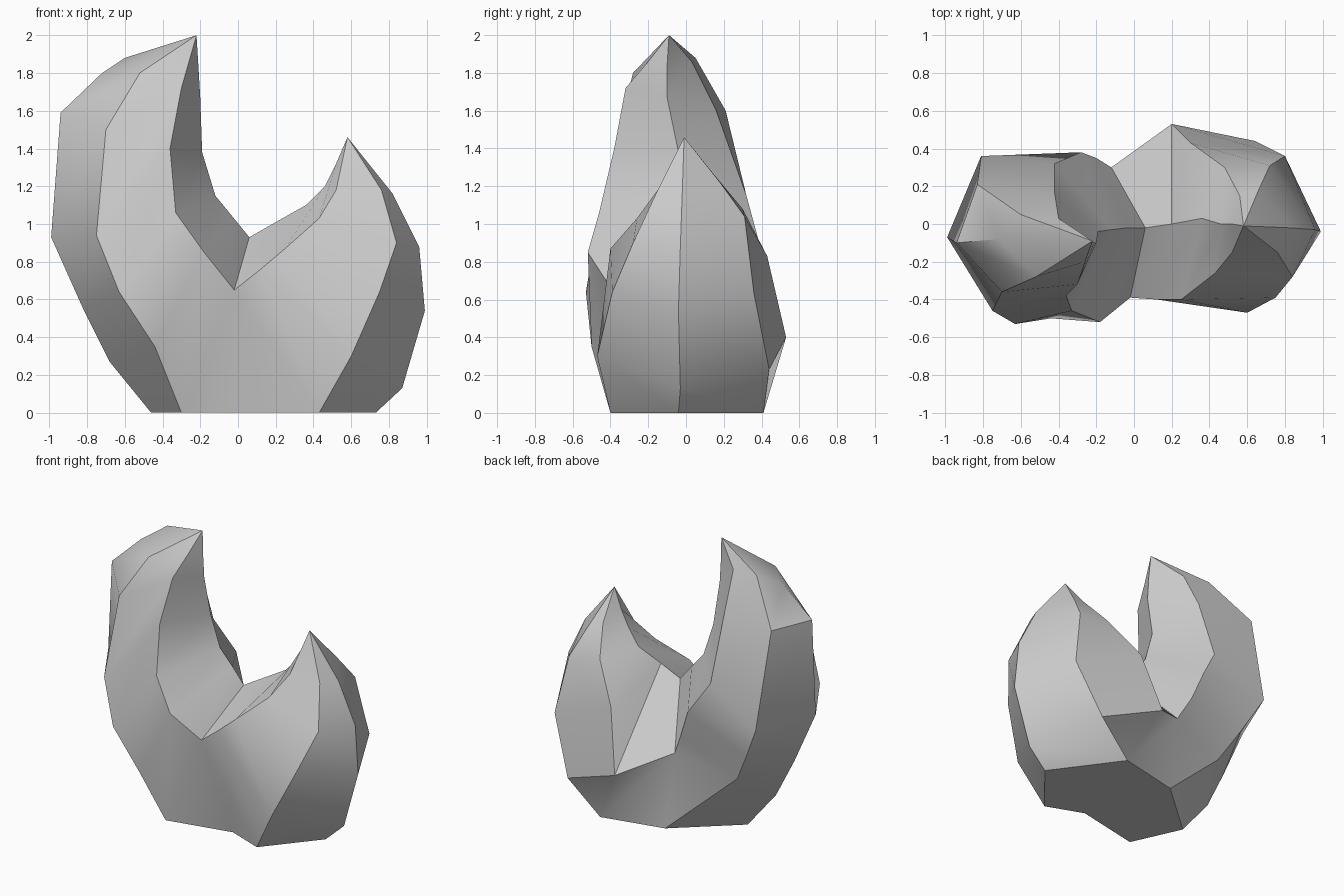
import bpy
import bmesh
import math

cube = bpy.data.objects.get("Cube")
if cube:
    bpy.data.objects.remove(cube, do_unlink=True)

# Shared saddle points between the two horns
saddle_front = (-.02, -.39, .65)
saddle_top = (.06, -.02, .93)
saddle_back = (-.12, .3, .56)
base_front = (.17, -.3, 0)

# Ridge lines of each horn, running from the base towards the tip
tall_tip = (-.22, -.09, 2)
tall_ridges = dict(
    outer=[(-.46, -.05, 0), (-.68, -.06, .27), (-.82, -.07, .55),
           (-.99, -.07, .93), (-.94, -.1, 1.59), (-.72, -.08, 1.8)],
    front=[(-.3, -.4, 0), (-.44, -.5, .35), (-.63, -.53, .64),
           (-.75, -.46, .94), (-.7, -.36, 1.5), (-.52, -.28, 1.8)],
    inner_front=[saddle_front, (-.18, -.52, .85), (-.33, -.46, 1.06),
                 (-.36, -.38, 1.4), (-.3, -.32, 1.72), (-.26, -.2, 1.86)],
    inner_back=[saddle_top, (-.03, -.02, 1.04), (-.12, -.03, 1.15),
                (-.19, -.04, 1.38), (-.2, -.1, 1.67), (-.21, -.1, 1.84)],
    rear=[saddle_back, (-.2, .35, .72), (-.28, .38, .93),
          (-.42, .32, 1.15), (-.42, .16, 1.6), (-.4, .03, 1.86)],
    outer_back=[(-.05, .31, 0), (-.55, .2, .45), (-.68, .28, .68),
                (-.81, .36, .93), (-.83, .21, 1.6), (-.6, .05, 1.88)],
)
short_tip = (.58, -.01, 1.46)
short_ridges = dict(
    outer=[(.73, -.04, 0), (.87, -.03, .13), (.99, -.04, .54),
           (.96, -.03, .88), (.82, -.02, 1.16)],
    front=[(.43, -.4, 0), (.6, -.47, .3), (.75, -.39, .64),
           (.84, -.28, .9), (.76, -.15, 1.18)],
    inner_front=[saddle_front, (.12, -.4, .76), (.25, -.4, .87),
                 (.43, -.26, 1.03), (.52, -.15, 1.18)],
    inner_back=[saddle_top, (.2, 0, 1.01), (.36, .03, 1.1),
                (.46, 0, 1.2), (.52, 0, 1.32)],
    rear=[saddle_back, (.2, .53, .4), (.3, .43, .83),
          (.48, .3, 1.08), (.56, .15, 1.26)],
    outer_back=[(.4, .41, 0), (.64, .44, .23), (.8, .36, .63),
                (.72, .31, 1.04), (.66, .18, 1.22)],
)

bm = bmesh.new()
known = {}


def vert(point):
    """Return the vertex at a point, sharing it between faces."""
    if point not in known:
        known[point] = bm.verts.new(point)
    return known[point]


def face(*points):
    bm.faces.new([vert(p) for p in points])


def build_horn(ridges, tip):
    """Skin the strips between neighbouring ridges and close them at the tip."""
    rails = list(ridges.values())
    for rail, following in zip(rails, rails[1:] + rails[:1]):
        for a, b, c, d in zip(rail, following, following[1:], rail[1:]):
            face(a, b, c, d)
        face(rail[-1], following[-1], tip)


build_horn(tall_ridges, tall_tip)
build_horn(short_ridges, short_tip)

# Front and back walls joining the horns, and the flat underside
tall_base = {name: rail[0] for name, rail in tall_ridges.items()}
short_base = {name: rail[0] for name, rail in short_ridges.items()}
face(tall_base["front"], base_front, saddle_front)
face(base_front, short_base["front"], saddle_front)
face(tall_base["outer_back"], saddle_back, short_base["outer_back"])
face(tall_base["outer"], tall_base["front"], base_front, short_base["front"],
     short_base["outer"], short_base["outer_back"], tall_base["outer_back"])

bmesh.ops.recalc_face_normals(bm, faces=bm.faces)
mesh = bpy.data.meshes.new("forked_rock")
bm.to_mesh(mesh)
bm.free()
rock = bpy.data.objects.new("forked_rock", mesh)
bpy.context.collection.objects.link(rock)

# Plain grey stone
stone = bpy.data.materials.new("grey_stone")
stone.use_nodes = True
colour = (.6, .6, .6, 1)
stone.diffuse_color = colour
stone.node_tree.nodes["Principled BSDF"].inputs["Base Color"].default_value = colour
mesh.materials.append(stone)

# Soft facets with crisp ridges
bpy.ops.object.select_all(action="DESELECT")
rock.select_set(True)
bpy.context.view_layer.objects.active = rock
bpy.ops.object.shade_smooth_by_angle(angle=math.radians(35))
